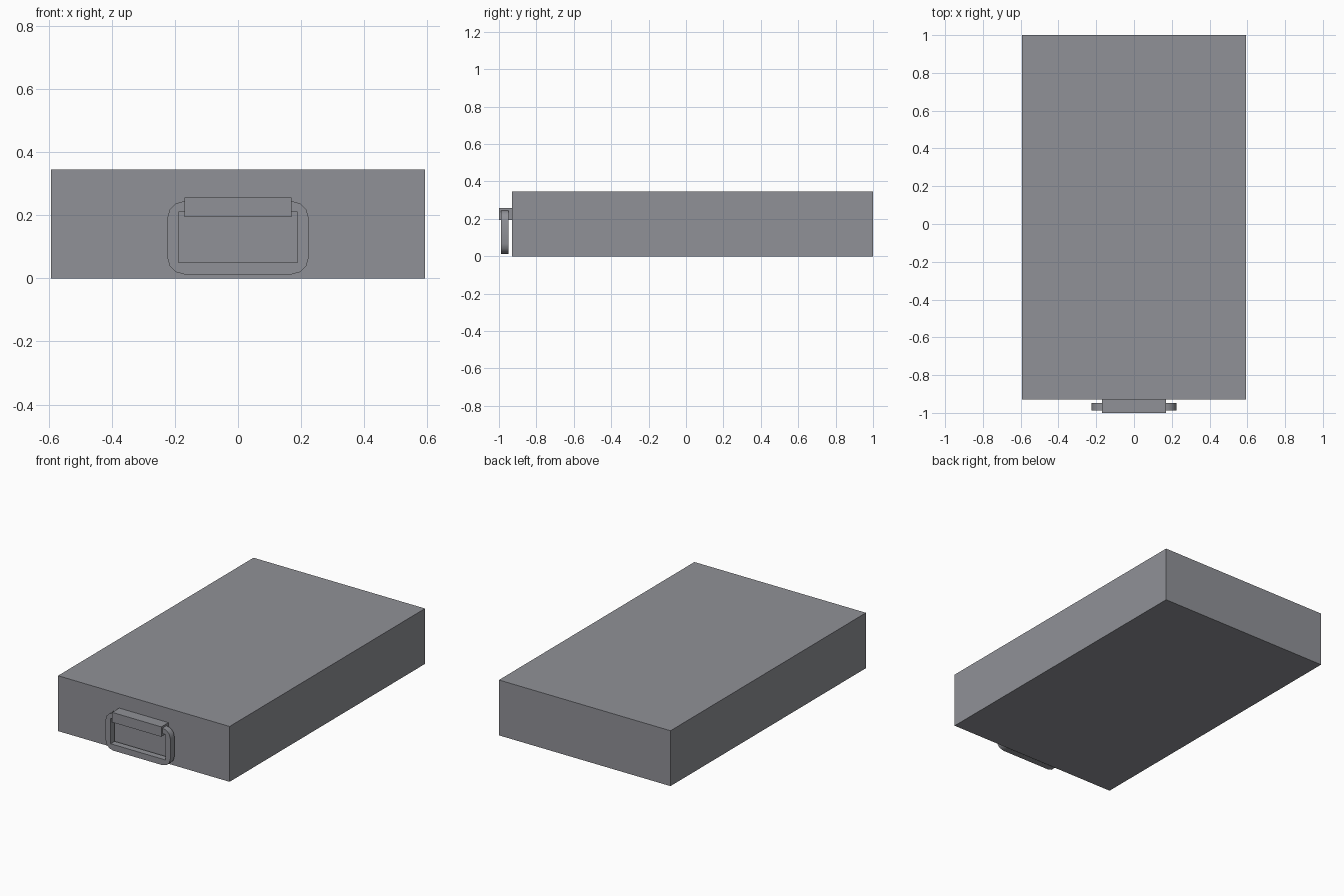
import bpy, bmesh, math

if "Cube" in bpy.data.objects:
    bpy.data.objects.remove(bpy.data.objects["Cube"])

grey = bpy.data.materials.new("slate grey")
grey.diffuse_color = (0.28, 0.285, 0.31, 1)
grey.use_nodes = True
grey.node_tree.nodes["Principled BSDF"].inputs["Base Color"].default_value = grey.diffuse_color


def finish(name, bm):
    bmesh.ops.recalc_face_normals(bm, faces=bm.faces)
    mesh = bpy.data.meshes.new(name)
    bm.to_mesh(mesh)
    bm.free()
    mesh.materials.append(grey)
    obj = bpy.data.objects.new(name, mesh)
    bpy.context.collection.objects.link(obj)
    return obj


def box(name, half_x, y0, y1, z0, z1):
    bm = bmesh.new()
    bmesh.ops.create_cube(bm, size=1)
    for v in bm.verts:
        v.co.x *= 2 * half_x
        v.co.y = y1 if v.co.y > 0 else y0
        v.co.z = z1 if v.co.z > 0 else z0
    return finish(name, bm)


# Main block and the clip that holds the pull ring
box("body", 0.593, -0.93, 1.0, 0.0, 0.346)
box("handle_clip", 0.17, -1.0, -0.93, 0.195, 0.257)

# Pull ring: rounded outside, square opening
HX, Z0, Z1, R, STEPS = 0.224, 0.013, 0.245, 0.054, 3
IX, IZ0, IZ1 = 0.189, 0.051, 0.210
FRONT, BACK = -0.988, -0.948

bm = bmesh.new()
outer, inner = [], []
for i, (sx, sz) in enumerate([(1, 1), (-1, 1), (-1, -1), (1, -1)]):
    cx = sx * (HX - R)
    cz = Z1 - R if sz > 0 else Z0 + R
    arc = []
    for k in range(STEPS + 1):
        a = math.pi / 2 * (i + k / STEPS)
        arc.append(bm.verts.new((cx + R * math.cos(a), FRONT, cz + R * math.sin(a))))
    outer.append(arc)
    inner.append(bm.verts.new((sx * IX, FRONT, IZ1 if sz > 0 else IZ0)))
for i in range(4):
    j = (i + 1) % 4
    bm.faces.new(outer[i] + [inner[i]])                                   # corner
    bm.faces.new([outer[i][-1], outer[j][0], inner[j], inner[i]])         # side
ext = bmesh.ops.extrude_face_region(bm, geom=bm.faces[:], use_keep_orig=True)
for v in ext["geom"]:
    if isinstance(v, bmesh.types.BMVert):
        v.co.y = BACK
ring = finish("pull_ring", bm)

bpy.context.view_layer.objects.active = ring
ring.select_set(True)
bpy.ops.object.shade_smooth_by_angle(angle=math.radians(35))
